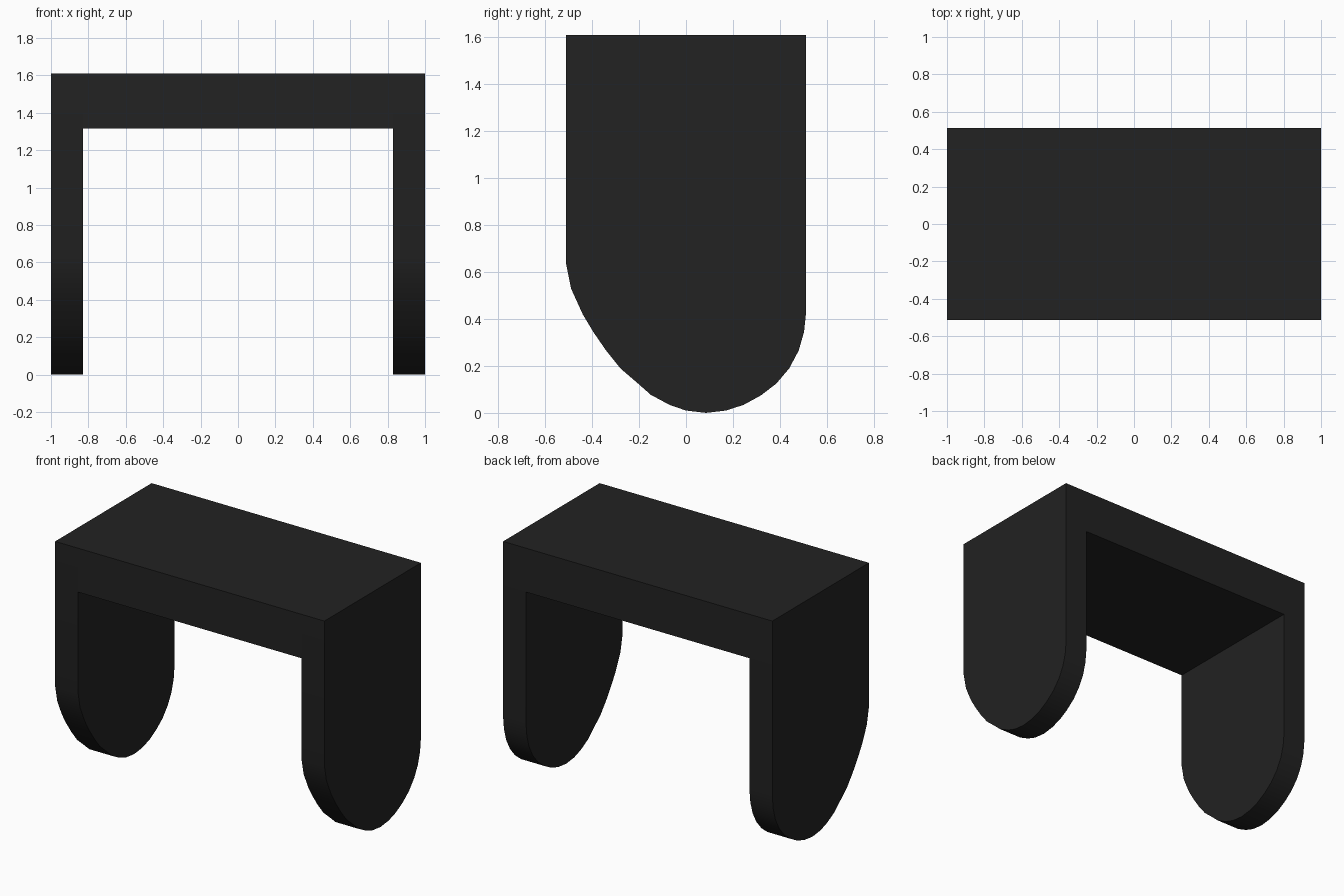
import bpy, bmesh, math

if "Cube" in bpy.data.objects:
    bpy.data.objects.remove(bpy.data.objects["Cube"])

mat = bpy.data.materials.new("black")
mat.diffuse_color = (0.016, 0.016, 0.016, 1)
mat.use_nodes = True
mat.node_tree.nodes["Principled BSDF"].inputs["Base Color"].default_value = mat.diffuse_color

HALF_Y, TOP, UNDER = 0.512, 1.61, 1.315
OUTER, INNER = 1.0, 0.83


def extrude_x(name, profile, x0, x1):
    """Solid made by sweeping a (y, z) outline along x."""
    bm = bmesh.new()
    face = bm.faces.new([bm.verts.new((x0, y, z)) for y, z in profile])
    res = bmesh.ops.extrude_face_region(bm, geom=[face])
    moved = [v for v in res["geom"] if isinstance(v, bmesh.types.BMVert)]
    bmesh.ops.translate(bm, verts=moved, vec=(x1 - x0, 0, 0))
    bmesh.ops.recalc_face_normals(bm, faces=bm.faces[:])
    mesh = bpy.data.meshes.new(name)
    bm.to_mesh(mesh)
    bm.free()
    obj = bpy.data.objects.new(name, mesh)
    bpy.context.collection.objects.link(obj)
    mesh.materials.append(mat)
    bpy.ops.object.select_all(action="DESELECT")
    obj.select_set(True)
    bpy.context.view_layer.objects.active = obj
    bpy.ops.object.shade_smooth_by_angle(angle=math.radians(30))
    return obj


# Side plate outline: straight sides and a lopsided rounded foot
plate = [
    (-HALF_Y, TOP), (-HALF_Y, 0.64), (-0.49, 0.53), (-0.44, 0.42),
    (-0.395, 0.345), (-0.34, 0.265), (-0.28, 0.19), (-0.21, 0.13),
    (-0.15, 0.077), (-0.07, 0.034), (0.0, 0.01), (0.085, 0.0),
    (0.17, 0.01), (0.245, 0.034), (0.32, 0.075), (0.385, 0.125),
    (0.44, 0.19), (0.48, 0.265), (0.503, 0.345), (HALF_Y, 0.43),
    (HALF_Y, TOP),
]
extrude_x("left_side_plate", plate, -OUTER, -INNER)
extrude_x("right_side_plate", plate, INNER, OUTER)

# Slab joining the two plates at the top
slab = [(-HALF_Y, TOP), (-HALF_Y, UNDER), (HALF_Y, UNDER), (HALF_Y, TOP)]
extrude_x("top_bridge", slab, -INNER, INNER)
